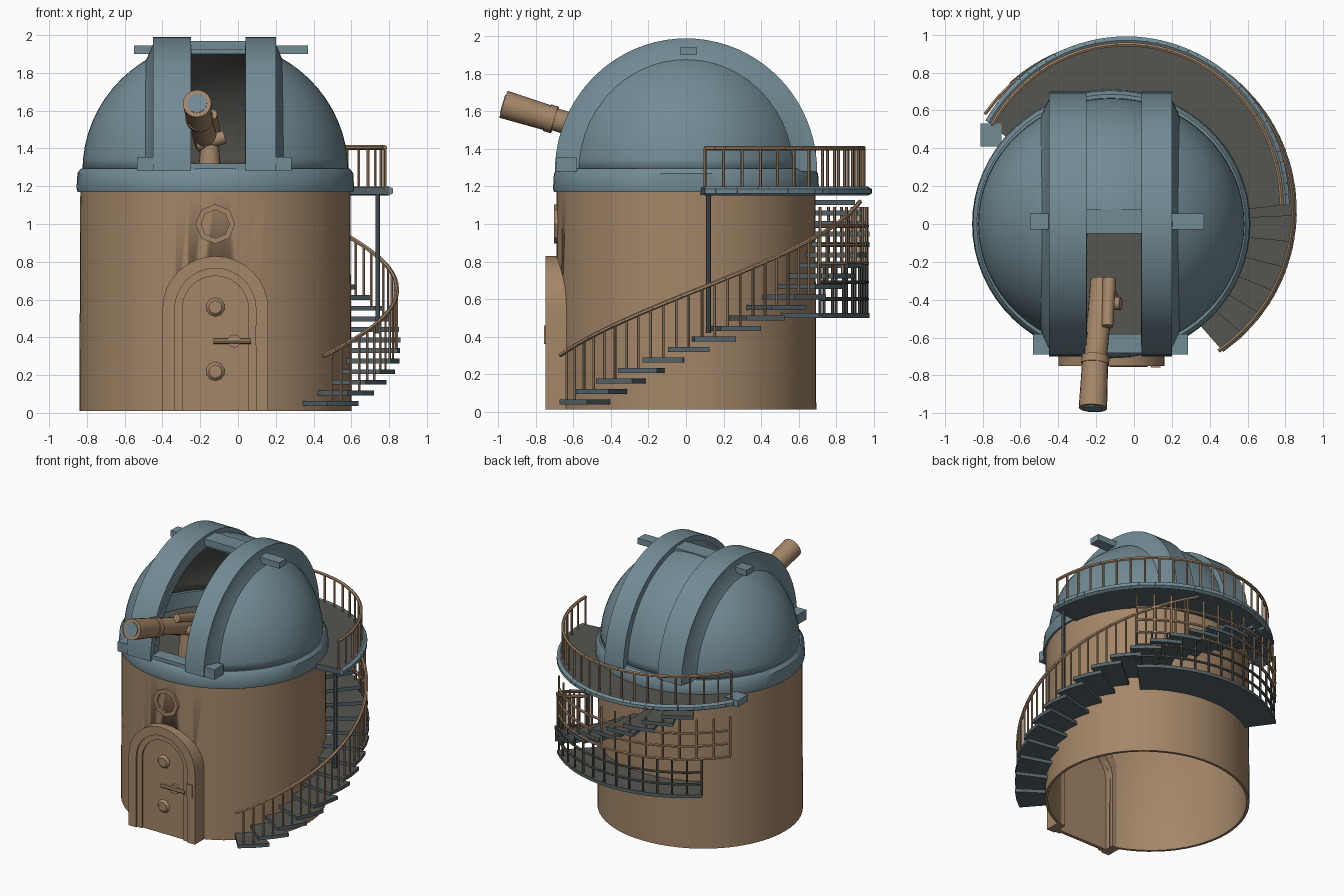
import bpy, bmesh
from math import sin, cos, pi, radians, hypot
from mathutils import Vector

if "Cube" in bpy.data.objects:
    bpy.data.objects.remove(bpy.data.objects["Cube"])

CX = -0.12            # tower axis
SQ = 0.965            # tower is slightly narrower front to back


def material(name, rgb):
    m = bpy.data.materials.new(name)
    m.use_nodes = True
    m.diffuse_color = (*rgb, 1)
    m.node_tree.nodes["Principled BSDF"].inputs["Base Color"].default_value = (*rgb, 1)
    return m


BLUE = material("slate blue", (0.17, 0.26, 0.30))
TAN = material("sandy tan", (0.37, 0.24, 0.14))
GREY = material("dark grey", (0.09, 0.09, 0.08))
SLATE = material("dark slate", (0.09, 0.125, 0.14))


def finish(name, bm, mat, smooth=None):
    bmesh.ops.recalc_face_normals(bm, faces=bm.faces)
    me = bpy.data.meshes.new(name)
    bm.to_mesh(me)
    bm.free()
    me.materials.append(mat)
    ob = bpy.data.objects.new(name, me)
    bpy.context.collection.objects.link(ob)
    bpy.ops.object.select_all(action='DESELECT')
    ob.select_set(True)
    bpy.context.view_layer.objects.active = ob
    if smooth:
        bpy.ops.object.shade_smooth_by_angle(angle=radians(smooth))
    return ob


def box(name, lo, hi, mat):
    bm = bmesh.new()
    bmesh.ops.create_cube(bm, size=1)
    for v in bm.verts:
        v.co = [(a + b) / 2 + c * (b - a) for a, b, c in zip(lo, hi, v.co)]
    return finish(name, bm, mat)


def skin(bm, rows, closed_rows=True, closed_section=True):
    """Join rows of points into a surface; open sweeps get end caps."""
    rows = [[bm.verts.new(p) for p in row] for row in rows]
    n = len(rows[0])
    if not closed_rows:
        bm.faces.new(rows[0])
        bm.faces.new(rows[-1])
    for p, q in zip(rows, rows[1:] + (rows[:1] if closed_rows else [])):
        for i in range(n if closed_section else n - 1):
            j = (i + 1) % n
            bm.faces.new((p[i], p[j], q[j], q[i]))


def prism(name, pts, y0, y1, mat):
    """Extrude a front-facing outline from y0 to y1."""
    bm = bmesh.new()
    skin(bm, [[(x, y, z) for x, z in pts] for y in (y0, y1)], closed_rows=False)
    return finish(name, bm, mat, 35)


def lathe(name, profile, mat, n=64):
    bm = bmesh.new()
    turns = [2 * pi * i / n for i in range(n)]
    skin(bm, [[(CX + r * cos(a), SQ * r * sin(a), z) for r, z in profile] for a in turns],
         closed_section=False)
    return finish(name, bm, mat, 35)


def add_rod(bm, p, q, r1, r2=None, n=6):
    p, q = Vector(p), Vector(q)
    d = q - p
    mat = d.to_track_quat('Z', 'Y').to_matrix().to_4x4()
    mat.translation = (p + q) / 2
    bmesh.ops.create_cone(bm, cap_ends=True, segments=n, radius1=r1,
                          radius2=r1 if r2 is None else r2, depth=d.length, matrix=mat)


def rod(name, p, q, r1, r2, mat, n=20):
    bm = bmesh.new()
    add_rod(bm, p, q, r1, r2, n)
    return finish(name, bm, mat, 40)


def add_path(bm, pts, r):
    for p, q in zip(pts, pts[1:]):
        add_rod(bm, p, q, r)


def span(a, b, n):
    return [a + (b - a) * i / n for i in range(n + 1)]


def stair_pt(deg, z, k=1.0):
    a = radians(deg)
    return Vector((-0.05 + 0.91 * k * cos(a), 0.07 + 0.91 * k * sin(a), z))


def gallery_pt(deg, z, k=1.0):
    a = radians(deg)
    return Vector((-0.04 + 0.84 * k * cos(a), 0.10 + 0.87 * k * sin(a), z))


def to_wall(p):
    """Move a point straight in to the tower wall."""
    dx, dy = p.x - CX, p.y / SQ
    k = 0.705 / hypot(dx, dy)
    return Vector((CX + dx * k, dy * SQ * k, p.z))


def add_slab(bm, outer, a0, a1, z0, z1, n):
    """Curved slab between the tower wall and an outer edge."""
    skin(bm, [[to_wall(outer(a, z0)), outer(a, z0), outer(a, z1), to_wall(outer(a, z1))]
              for a in span(a0, a1, n)], closed_rows=False)


def finish_slab(name, bm):
    """Grey walking surface, slate edges and underside."""
    ob = finish(name, bm, GREY)
    ob.data.materials.append(SLATE)
    for f in ob.data.polygons:
        f.material_index = 0 if f.normal.z > 0.5 else 1


def arch(hw, top, z0=0.01, n=16):
    spring = top - hw
    return ([(CX + hw, z0)] + [(CX + hw * cos(i * pi / n), spring + hw * sin(i * pi / n))
                               for i in range(n + 1)] + [(CX - hw, z0)])


# Tower: thin open cylinder with a doorway, and a floor under the dome
cutter = prism("doorway_cutter", arch(0.215, 0.765, -0.1), -0.9, -0.5, TAN)
tower = lathe("tower_wall", [(0.70, 1.17), (0.70, 0.01), (0.72, 0.01), (0.715, 1.18),
                             (0.70, 1.17)], TAN)
bm = bmesh.new()
bm.from_mesh(tower.data)
bmesh.ops.remove_doubles(bm, verts=bm.verts, dist=0.0001)
bm.to_mesh(tower.data)
bm.free()
cut = tower.modifiers.new("doorway", 'BOOLEAN')
cut.operation = 'DIFFERENCE'
cut.object = cutter
bpy.ops.object.modifier_apply(modifier=cut.name)
bpy.data.objects.remove(cutter)
lathe("dome_floor", [(0.70, 1.18), (0.01, 1.18)], GREY)
lathe("dome_base_ring", [(0.70, 1.17), (0.73, 1.17), (0.735, 1.19), (0.73, 1.27),
                         (0.71, 1.295), (0.66, 1.295), (0.66, 1.18)], BLUE)

# Dome with an open slit from the front to the crown
bm = bmesh.new()
bmesh.ops.create_uvsphere(bm, u_segments=64, v_segments=32, radius=0.69)
for v in bm.verts:
    v.co = (v.co.x * 1.02 + CX, v.co.y * SQ, v.co.z + 1.28)
for co, no in (((0, 0, 1.28), (0, 0, 1)), ((-0.25, 0, 0), (1, 0, 0)),
               ((0.04, 0, 0), (1, 0, 0)), ((0, -0.04, 0), (0, 1, 0))):
    bmesh.ops.bisect_plane(bm, geom=bm.verts[:] + bm.edges[:] + bm.faces[:],
                           plane_co=co, plane_no=no)
gone = []
for f in bm.faces:
    c = f.calc_center_median()
    if c.z < 1.28 or (-0.25 < c.x < 0.04 and c.y < -0.04):
        gone.append(f)
bmesh.ops.delete(bm, geom=gone, context='FACES')
dome = finish("dome_shell", bm, BLUE, 40)
dome.data.materials.append(GREY)
mod = dome.modifiers.new("thickness", 'SOLIDIFY')
mod.thickness = 0.015
mod.material_offset = 1

# Arched rails on both sides of the slit, flared toward the dome
for side, inner, outer, flare in (("right", -0.25, -0.45, -0.04), ("left", 0.04, 0.20, 0.04)):
    section = [(inner, 0.61), (inner, 0.71), (outer, 0.71), (outer, 0.67),
               (outer + flare, 0.58)]
    bm = bmesh.new()
    skin(bm, [[(x, r * 0.985 * cos(a), 1.28 + r * sin(a)) for x, r in section]
              for a in span(0, pi, 40)], closed_rows=False)
    finish(side + "_dome_rail", bm, BLUE, 35)
    x0, x1 = sorted((outer, outer + 2.1 * flare))
    box(side + "_rail_foot", (x0, -0.69, 1.28), (x1, -0.58, 1.355), BLUE)
box("slit_sill", (-0.26, -0.68, 1.27), (0.05, -0.58, 1.32), BLUE)
box("crown_crossbar", (-0.55, -0.03, 1.90), (0.37, 0.055, 1.945), BLUE)
box("slit_header", (-0.26, -0.05, 1.92), (0.05, 0.08, 1.97), BLUE)

# Telescope on its mount
rod("telescope_barrel", (-0.205, -0.72, 1.565), (-0.165, -0.30, 1.43), 0.06, 0.065, TAN)
rod("telescope_hood", (-0.217, -0.972, 1.638), (-0.204, -0.70, 1.555), 0.075, 0.068, TAN)
rod("telescope_collar", (-0.206, -0.74, 1.567), (-0.203, -0.70, 1.555), 0.074, 0.074, TAN)
rod("telescope_lens", (-0.2173, -0.977, 1.6397), (-0.217, -0.971, 1.638), 0.052, 0.052, BLUE)
rod("finder_scope", (-0.14, -0.54, 1.58), (-0.13, -0.29, 1.50), 0.03, 0.035, TAN, 12)
rod("telescope_pier", (-0.15, -0.40, 1.18), (-0.15, -0.40, 1.45), 0.07, 0.045, TAN)
rod("mount_axis", (-0.22, -0.42, 1.42), (-0.07, -0.42, 1.46), 0.035, 0.035, TAN, 12)

# Arched doorway, open behind the door
prism("door_frame", arch(0.28, 0.83) + arch(0.215, 0.765)[::-1], -0.75, -0.63, TAN)
prism("inner_frame", arch(0.218, 0.768) + arch(0.175, 0.725)[::-1], -0.738, -0.70, TAN)
prism("door_leaf", arch(0.217, 0.767), -0.725, -0.70, TAN)
for i, z in enumerate((0.22, 0.56)):
    rod("door_boss_%d" % i, (CX, -0.74, z), (CX, -0.71, z), 0.035, 0.065, TAN, 10)
rod("door_handle", (-0.13, -0.74, 0.38), (0.07, -0.74, 0.38), 0.014, 0.014, TAN, 8)
rod("handle_pivot", (-0.02, -0.745, 0.38), (-0.02, -0.71, 0.38), 0.035, 0.035, TAN, 10)
box("door_lock", (0.09, -0.757, 0.36), (0.14, -0.70, 0.46), TAN)

# Round window above the door
ring = span(0, 2 * pi, 8)
hoop = [(CX + 0.105 * cos(a), 1.0 + 0.105 * sin(a)) for a in ring]
hoop += [(CX + 0.075 * cos(a), 1.0 + 0.075 * sin(a)) for a in reversed(ring)]
prism("window_ring", hoop, -0.705, -0.62, TAN)

# Gallery around the back
G0, G1 = 0, 150
bm = bmesh.new()
add_slab(bm, gallery_pt, G0, G1, 1.155, 1.195, 40)
finish_slab("gallery_deck", bm)
bm = bmesh.new()
add_path(bm, [gallery_pt(a, 1.175) for a in span(G0, G1, 40)], 0.024)
finish("gallery_rim", bm, BLUE, 50)
bm = bmesh.new()
add_path(bm, [gallery_pt(a, 1.405, 0.975) for a in span(G0, G1, 40)], 0.012)
for a in span(G0, G1, 22):
    add_rod(bm, gallery_pt(a, 1.18, 0.975), gallery_pt(a, 1.405, 0.975), 0.008)
finish("gallery_railing", bm, TAN, 50)
rod("gallery_post", (0.74, 0.12, 0.42), (0.74, 0.12, 1.16), 0.013, 0.013, SLATE, 8)
box("gallery_end_block", (-0.81, 0.41, 1.15), (-0.70, 0.53, 1.20), BLUE)

# Winding stair
treads, posts = bmesh.new(), bmesh.new()
for i in range(20):
    a, z = -48 + 8.9 * i, 0.05 + 0.056 * i
    add_slab(treads, stair_pt, a - 7, a + 7, z - 0.013, z + 0.013, 2)
    for da in (-4.4, 0):
        if a + da < 72:
            top = 0.30 + (a + da + 56) * 0.0063
            add_rod(posts, stair_pt(a + da, z, 0.98), stair_pt(a + da, top, 0.98), 0.007)
add_path(posts, [stair_pt(a, 0.30 + (a + 56) * 0.0063, 0.98) for a in span(-56, 74, 26)], 0.012)
finish_slab("stair_treads", treads)
finish("stair_railing", posts, TAN, 50)

# Lattice cage and landing below the gallery
bm = bmesh.new()
add_slab(bm, stair_pt, 46, 132, 0.50, 0.525, 16)
finish_slab("lower_landing", bm)
for name, mat, end, levels in (("cage_lower_bars", GREY, 132, (0.51, 0.60, 0.69)),
                               ("cage_upper_bars", TAN, 145, (0.79, 0.89, 0.99))):
    bm = bmesh.new()
    for z in levels:
        add_path(bm, [stair_pt(a, z, 0.985) for a in span(46, end, 16)], 0.01)
    for a in span(46, end, 13):
        add_rod(bm, stair_pt(a, levels[0], 0.985), stair_pt(a, levels[2] + 0.1, 0.985), 0.008)
    finish(name, bm, mat, 50)
